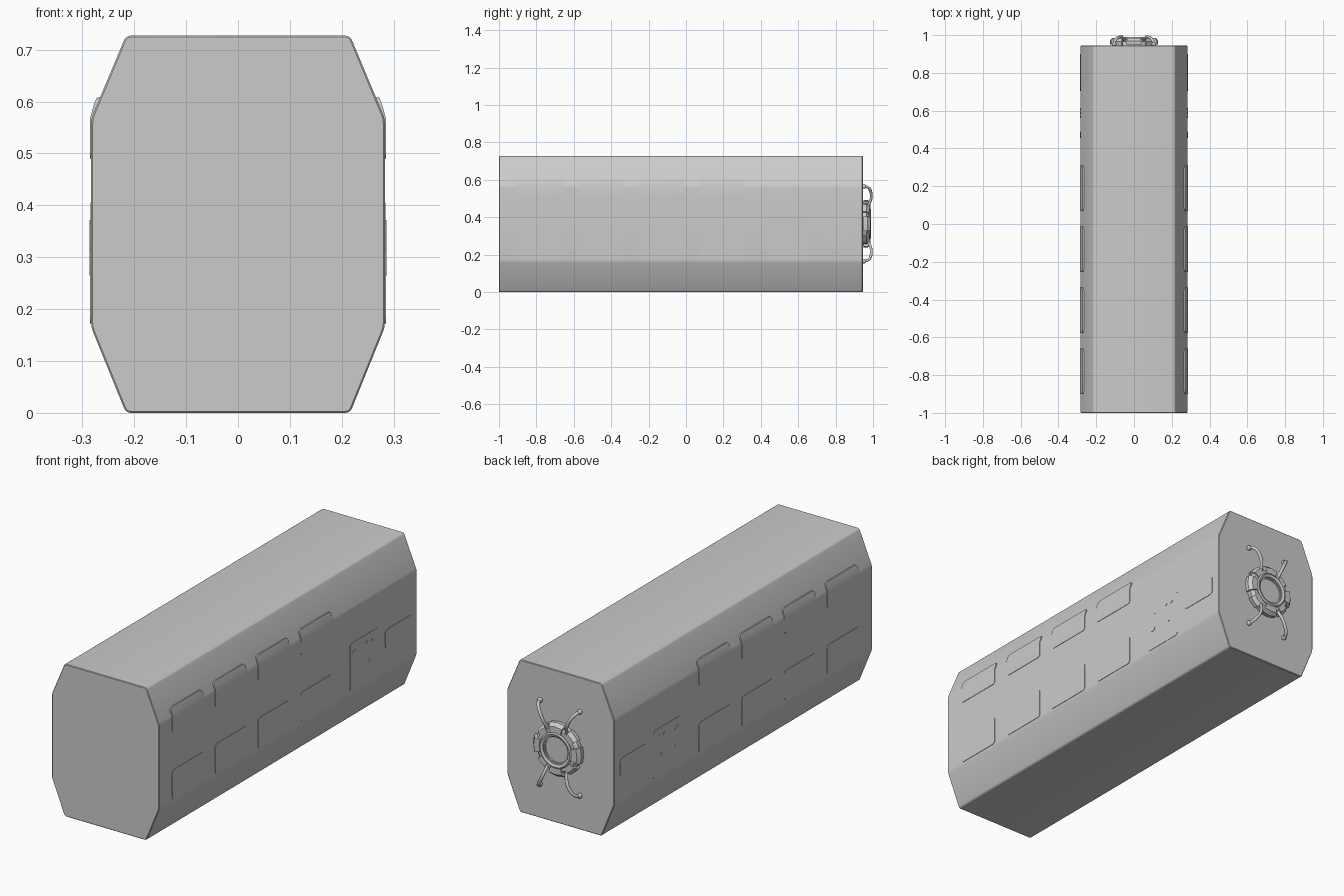
import bpy, bmesh
from math import pi, sin, cos
from mathutils import Vector

if "Cube" in bpy.data.objects:
    bpy.data.objects.remove(bpy.data.objects["Cube"])

HX, HTOP, BACK = 0.283, 0.727, 0.945
Z_LOW, Z_HIGH, FLAT = 0.165, 0.567, 0.216
HUB_Z = 0.365


def finish(name, bm, smooth=True):
    bmesh.ops.recalc_face_normals(bm, faces=bm.faces[:])
    me = bpy.data.meshes.new(name)
    bm.to_mesh(me)
    bm.free()
    ob = bpy.data.objects.new(name, me)
    bpy.context.collection.objects.link(ob)
    if smooth:
        bpy.ops.object.select_all(action='DESELECT')
        ob.select_set(True)
        bpy.context.view_layer.objects.active = ob
        bpy.ops.object.shade_smooth_by_angle(angle=pi / 6)
    return ob


def wall_x(z):
    if z > Z_HIGH:
        return HX - (z - Z_HIGH) / (HTOP - Z_HIGH) * (HX - FLAT)
    return HX


def side_panel(name, y0, y1, z0, z1, lift=0.002, r=0.015):
    """Thin rounded plate that follows the side wall, built on both sides."""
    for side, label in ((1, "right"), (-1, "left")):
        bm = bmesh.new()
        pts = []
        corners = ((y1 - r, z1 - r), (y0 + r, z1 - r), (y0 + r, z0 + r), (y1 - r, z0 + r))
        for k, (cy, cz) in enumerate(corners):
            for i in range(5):
                a = (k + i / 4) * pi / 2
                pts.append(bm.verts.new((0, cy + r * cos(a), cz + r * sin(a))))
        bm.faces.new(pts)
        if z0 < Z_HIGH < z1:
            bmesh.ops.bisect_plane(bm, geom=bm.verts[:] + bm.edges[:] + bm.faces[:],
                                   plane_co=(0, 0, Z_HIGH), plane_no=(0, 0, 1))
        for v in bm.verts:
            extra = 0.004 if v.co.z > Z_HIGH + 0.001 else 0
            v.co.x = side * (wall_x(v.co.z) + lift + extra)
        ext = bmesh.ops.extrude_face_region(bm, geom=bm.faces[:])
        for v in ext["geom"]:
            if isinstance(v, bmesh.types.BMVert):
                v.co.x -= side * 0.015
        finish(name + "_" + label, bm)


def lathe(name, profile, steps, a0=0.0, a1=2 * pi):
    """Sweep a closed (radius, y) profile around the hub axis."""
    bm = bmesh.new()
    full = abs(a1 - a0 - 2 * pi) < 1e-5
    rings = []
    for i in range(steps if full else steps + 1):
        a = a0 + (a1 - a0) * i / steps
        rings.append([bm.verts.new((r * cos(a), y, HUB_Z + r * sin(a))) for r, y in profile])
    n = len(profile)
    for i in range(steps):
        p, q = rings[i], rings[(i + 1) % len(rings)]
        for j in range(n):
            bm.faces.new((p[j], p[(j + 1) % n], q[(j + 1) % n], q[j]))
    if not full:
        bm.faces.new(rings[0])
        bm.faces.new(rings[-1])
    return finish(name, bm)


# long chamfered hull
bm = bmesh.new()
outline = [(FLAT, 0), (HX, Z_LOW), (HX, Z_HIGH), (FLAT, HTOP)]
outline += [(-x, z) for x, z in reversed(outline)]
face = bm.faces.new([bm.verts.new((x, -1, z)) for x, z in outline])
ext = bmesh.ops.extrude_face_region(bm, geom=[face])
for v in ext["geom"]:
    if isinstance(v, bmesh.types.BMVert):
        v.co.y = BACK
long_edges = [e for e in bm.edges if abs(e.verts[0].co.y - e.verts[1].co.y) > 1]
bmesh.ops.bevel(bm, geom=long_edges, offset=0.009, segments=3, profile=0.5, affect='EDGES')
end_edges = [e for e in bm.edges if abs(e.verts[0].co.y - e.verts[1].co.y) < 0.001]
bmesh.ops.bevel(bm, geom=end_edges, offset=0.003, segments=1, affect='EDGES')
finish("hull", bm)

# two rows of side windows
for i in range(4):
    y = -0.9 + i * 0.323
    side_panel("upper_window_%d" % i, y, y + 0.24, 0.49, 0.608)
    side_panel("lower_window_%d" % i, y, y + 0.24, 0.172, 0.315)

# door with its handle slot and buttons, and the rear window
side_panel("door", 0.44, 0.65, 0.172, 0.405, 0.0015)
side_panel("door_handle", 0.455, 0.49, 0.265, 0.365, 0.003, 0.016)
for i, (y, z) in enumerate(((0.56, 0.36), (0.60, 0.36), (0.58, 0.27))):
    side_panel("door_button_%d" % i, y, y + 0.015, z, z + 0.012, 0.003, 0.005)
side_panel("rear_window", 0.705, 0.9, 0.28, 0.37)

# round hatch on the back: base, rim, lens and armour blocks
lathe("hatch_base", [(0.06, 0.94), (0.115, 0.94), (0.115, 0.965), (0.10, 0.978), (0.06, 0.978)], 32)
lathe("hatch_rim", [(0.066, 0.95), (0.084, 0.95), (0.084, 0.984), (0.078, 0.989), (0.066, 0.984)], 32)
bm = bmesh.new()
bmesh.ops.create_circle(bm, cap_ends=True, radius=0.068, segments=32)
for v in bm.verts:
    v.co = Vector((v.co.x, 0.972, HUB_Z + v.co.y))
finish("hatch_lens", bm)
block = [(0.085, 0.95), (0.126, 0.95), (0.128, 0.97), (0.114, 0.986), (0.085, 0.986)]
for i in range(8):
    mid = i * pi / 4
    half = 0.31 if i % 2 == 0 else 0.22
    lathe("hatch_block_%d" % i, block if i % 2 == 0 else [(r * 0.97, y - 0.004) for r, y in block],
          2, mid - half, mid + half)

# four curved struts with round feet
for i, (sx, sz) in enumerate(((1, 1), (-1, 1), (1, -1), (-1, -1))):
    cu = bpy.data.curves.new("hatch_strut", 'CURVE')
    cu.dimensions = '3D'
    cu.bevel_depth = 0.0075
    cu.bevel_resolution = 2
    cu.use_fill_caps = True
    path = [(0.05, 0.97, 0.09), (0.058, 0.988, 0.12), (0.072, 0.992, 0.155),
            (0.09, 0.985, 0.185), (0.104, 0.965, 0.2), (0.106, 0.942, 0.202)]
    sp = cu.splines.new('NURBS')
    sp.points.add(len(path) - 1)
    for p, (x, y, z) in zip(sp.points, path):
        p.co = (sx * x, y, HUB_Z + sz * z, 1)
    sp.order_u = 3
    sp.use_endpoint_u = True
    sp.resolution_u = 4
    ob = bpy.data.objects.new("hatch_strut_%d" % i, cu)
    bpy.context.collection.objects.link(ob)
    bm = bmesh.new()
    bmesh.ops.create_uvsphere(bm, u_segments=12, v_segments=8, radius=0.012)
    bmesh.ops.translate(bm, verts=bm.verts[:], vec=(sx * 0.105, 0.952, HUB_Z + sz * 0.2))
    finish("strut_foot_%d" % i, bm)
